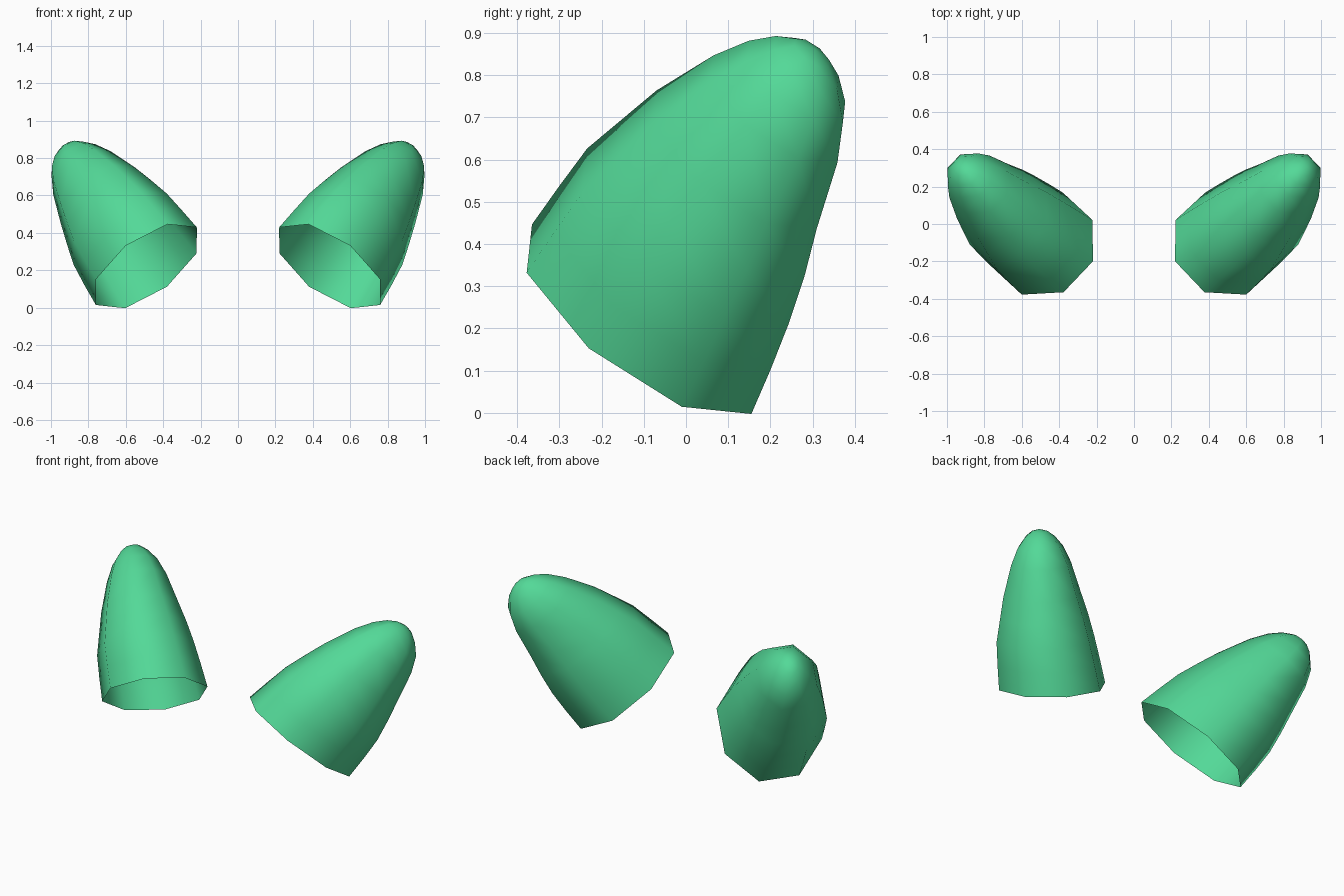
import bpy
import bmesh
from math import cos, sin, pi
from mathutils import Vector

cube = bpy.data.objects.get("Cube")
if cube:
    bpy.data.objects.remove(cube)

# Single green material
green = bpy.data.materials.new("green")
green.use_nodes = True
color = (0.087, 0.694, 0.314, 1)
green.diffuse_color = color
green.node_tree.nodes["Principled BSDF"].inputs["Base Color"].default_value = color

SIDES = 8
# Half axes of the tilted oval opening
AXIS_A = Vector((-0.27, -0.095, 0.2075))
AXIS_B = Vector((-0.11, 0.2725, -0.11))
# Cross-sections from opening to tip: centre and scale
SECTIONS = [
    ((0.49, -0.105, 0.222), 1.0),
    ((0.56, -0.05, 0.32), 0.965),
    ((0.63, 0.005, 0.42), 0.92),
    ((0.69, 0.065, 0.51), 0.83),
    ((0.75, 0.12, 0.60), 0.73),
    ((0.835, 0.212, 0.72), 0.565),
    ((0.88, 0.26, 0.785), 0.43),
    ((0.905, 0.285, 0.83), 0.28),
    ((0.918, 0.298, 0.853), 0.15),
]
TIP = (0.925, 0.305, 0.862)


def build_shell(name, side):
    """Open hollow shell lofted through the cross-sections and closed at the tip."""
    bm = bmesh.new()

    def vert(p):
        return bm.verts.new((p[0] * side, p[1], p[2]))

    rings = []
    for centre, scale in SECTIONS:
        ring = []
        for i in range(SIDES):
            t = 2 * pi * i / SIDES
            ring.append(vert(Vector(centre) + scale * (AXIS_A * cos(t) + AXIS_B * sin(t))))
        rings.append(ring)
    tip = vert(TIP)
    for low, high in zip(rings, rings[1:]):
        for i in range(SIDES):
            j = (i + 1) % SIDES
            bm.faces.new((low[i], high[i], high[j], low[j]))
    for i in range(SIDES):
        bm.faces.new((rings[-1][i], tip, rings[-1][(i + 1) % SIDES]))
    # Face outward on both sides
    if side < 0:
        bmesh.ops.reverse_faces(bm, faces=bm.faces[:])
    middle = Vector((SECTIONS[4][0][0] * side, *SECTIONS[4][0][1:]))
    bm.normal_update()
    face = min(bm.faces, key=lambda f: (f.calc_center_median() - middle).length)
    if face.normal.dot(face.calc_center_median() - middle) < 0:
        bmesh.ops.reverse_faces(bm, faces=bm.faces[:])
    for f in bm.faces:
        f.smooth = True
    mesh = bpy.data.meshes.new(name)
    bm.to_mesh(mesh)
    bm.free()
    mesh.materials.append(green)
    obj = bpy.data.objects.new(name, mesh)
    bpy.context.collection.objects.link(obj)


build_shell("left_shell", 1)
build_shell("right_shell", -1)
